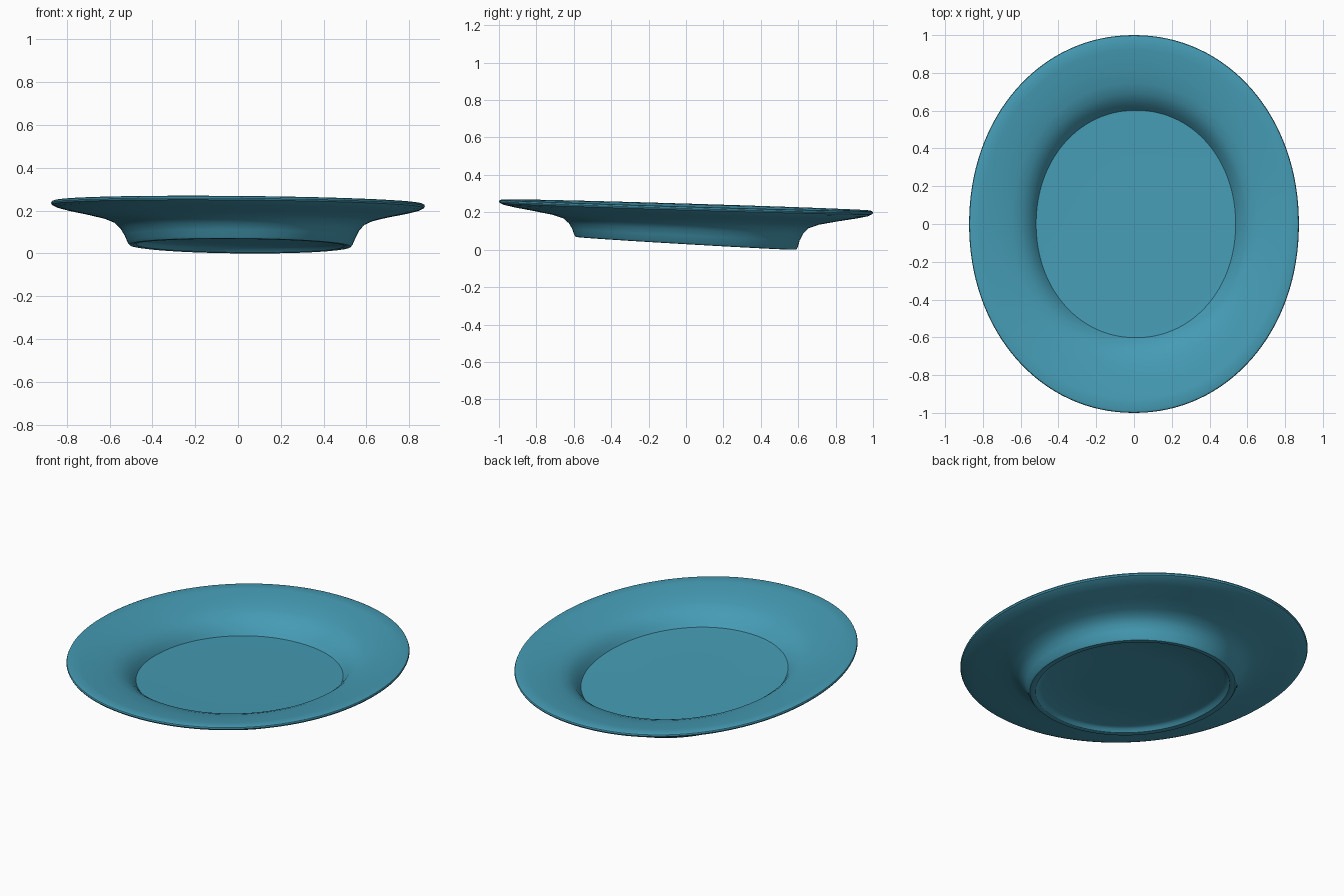
import bpy, bmesh, math

SEG = 128

glaze = bpy.data.materials.new("teal glaze")
glaze.diffuse_color = (0.06, 0.33, 0.46, 1)

# half-width x, half-length y, height at centre, fall per unit of y, centre shift in x
profile = [
    # underside of the floor, out to the foot ring
    (0.250, 0.290, 0.066, 0.055, 0.010),
    (0.455, 0.530, 0.064, 0.055, 0.010),
    (0.472, 0.548, 0.056, 0.056, 0.010),
    (0.485, 0.562, 0.040, 0.058, 0.010),
    (0.500, 0.578, 0.036, 0.058, 0.010),
    (0.516, 0.591, 0.038, 0.058, 0.010),
    (0.526, 0.598, 0.050, 0.056, 0.010),
    # outer wall, sweeping out to the rim
    (0.540, 0.608, 0.083, 0.050, 0.010),
    (0.558, 0.626, 0.115, 0.045, 0.008),
    (0.586, 0.655, 0.143, 0.040, 0.006),
    (0.630, 0.710, 0.162, 0.037, 0.003),
    (0.710, 0.810, 0.181, 0.034, 0),
    (0.800, 0.915, 0.199, 0.032, 0),
    (0.850, 0.975, 0.212, 0.031, 0),
    (0.869, 0.996, 0.222, 0.030, 0),
    # rounded lip
    (0.873, 1.000, 0.230, 0.030, 0),
    (0.870, 0.997, 0.237, 0.030, 0),
    (0.860, 0.986, 0.241, 0.030, 0),
    # upper side of the rim and the well
    (0.810, 0.925, 0.237, 0.030, 0),
    (0.720, 0.825, 0.221, 0.032, 0),
    (0.650, 0.745, 0.206, 0.034, 0.003),
    (0.600, 0.690, 0.187, 0.037, 0.006),
    (0.565, 0.650, 0.160, 0.041, 0.008),
    (0.542, 0.622, 0.132, 0.046, 0.010),
    (0.528, 0.602, 0.108, 0.050, 0.010),
    (0.500, 0.570, 0.107, 0.050, 0.010),
    (0.250, 0.290, 0.107, 0.050, 0.010),
]


def oval(c):
    # slightly squared oval
    return math.copysign(abs(c) ** (2 / 2.06), c)


bm = bmesh.new()
rings = []
for rx, ry, h, fall, dx in profile:
    ring = []
    for i in range(SEG):
        a = 2 * math.pi * i / SEG
        x, y = dx + rx * oval(math.cos(a)), ry * oval(math.sin(a))
        ring.append(bm.verts.new((x, y, h - fall * y - 0.009 * x)))
    rings.append(ring)
for lo, hi in zip(rings, rings[1:]):
    for i in range(SEG):
        j = (i + 1) % SEG
        bm.faces.new((lo[i], lo[j], hi[j], hi[i]))
bm.faces.new(list(reversed(rings[0])))
bm.faces.new(rings[-1])
bmesh.ops.recalc_face_normals(bm, faces=bm.faces)

# stand on the ground
low = min(v.co.z for v in bm.verts)
for v in bm.verts:
    v.co.z -= low

mesh = bpy.data.meshes.new("plate")
bm.to_mesh(mesh)
bm.free()
plate = bpy.data.objects.new("plate", mesh)
bpy.context.collection.objects.link(plate)
mesh.materials.append(glaze)

bpy.context.view_layer.objects.active = plate
plate.select_set(True)
bpy.ops.object.shade_smooth_by_angle(angle=math.radians(32))
